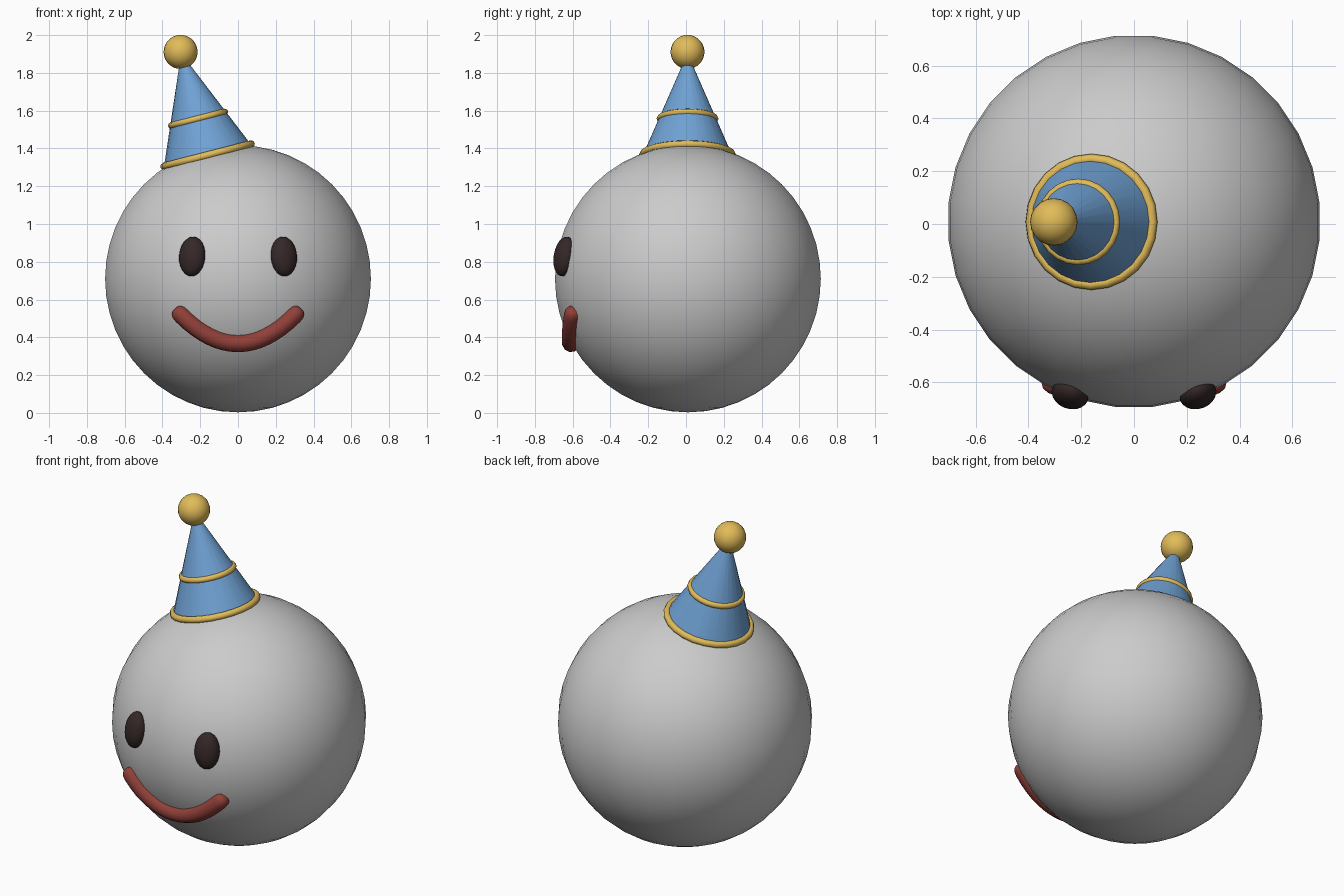
import bpy
from math import sqrt, radians
from mathutils import Vector

if "Cube" in bpy.data.objects:
    bpy.data.objects.remove(bpy.data.objects["Cube"])

CENTRE = Vector((0, 0.01, 0.71))
R = 0.707


def material(name, rgb):
    m = bpy.data.materials.new(name)
    m.diffuse_color = (*rgb, 1)
    m.use_nodes = True
    m.node_tree.nodes["Principled BSDF"].inputs["Base Color"].default_value = m.diffuse_color
    return m


BLUE = material("blue", (0.16, 0.36, 0.66))
GOLD = material("gold", (0.76, 0.50, 0.10))
DARK = material("dark_brown", (0.035, 0.02, 0.02))
RED = material("red", (0.28, 0.05, 0.04))


def finish(name, mat=None, angle=40):
    ob = bpy.context.object
    ob.name = name
    if mat:
        ob.data.materials.append(mat)
    bpy.ops.object.shade_smooth_by_angle(angle=radians(angle))
    return ob


# Head
bpy.ops.mesh.primitive_uv_sphere_add(segments=32, ring_count=24, radius=R, location=CENTRE,
                                     rotation=(0, 0, radians(180 / 32)))
finish("head")

# Eyes: flattened ovals lying on the head surface
for side, x in (("left", -0.242), ("right", 0.242)):
    dz = 0.828 - CENTRE.z
    normal = Vector((x, -sqrt(R * R - x * x - dz * dz), dz))
    bpy.ops.mesh.primitive_uv_sphere_add(segments=20, ring_count=12, radius=1,
                                         location=CENTRE + normal)
    eye = finish(side + "_eye", DARK)
    eye.rotation_euler = normal.to_track_quat('-Y', 'Z').to_euler()
    eye.scale = (0.072, 0.055, 0.106)

# Mouth: round tube following a smile on the head surface, with rounded ends
TUBE, HALF = 0.047, 0.297
path = [(HALF * (i / 8 - 1), 1.0) for i in range(17)]
caps = [(0.016, 0.94), (0.027, 0.77), (0.033, 0.5), (0.035, 0.05)]
path = [(-HALF - d, r) for d, r in reversed(caps)] + path + [(HALF + d, r) for d, r in caps]
curve = bpy.data.curves.new("mouth", 'CURVE')
curve.dimensions = '3D'
curve.bevel_depth = TUBE
curve.bevel_resolution = 3
curve.use_fill_caps = True
spline = curve.splines.new('POLY')
spline.points.add(len(path) - 1)
for p, (x, r) in zip(spline.points, path):
    z = 0.368 + 1.67 * x * x
    y = CENTRE.y - sqrt(R * R - x * x - (z - CENTRE.z) ** 2)
    p.co = (x, y, z, 1)
    p.radius = r
mouth = bpy.data.objects.new("mouth", curve)
bpy.context.collection.objects.link(mouth)
bpy.context.view_layer.objects.active = mouth
bpy.ops.object.select_all(action='DESELECT')
mouth.select_set(True)
bpy.ops.object.convert(target='MESH')
finish("mouth", RED, 60)

# Party hat, tilted to one side
ROT = (0, radians(-14.4), 0)
BASE = Vector((-0.161, 0.008, 1.364))
AXIS = (Vector((-0.304, 0.008, 1.911)) - BASE).normalized()
bpy.ops.mesh.primitive_cone_add(vertices=24, radius1=0.237, radius2=0.012, depth=0.53,
                                location=BASE + AXIS * 0.265, rotation=ROT)
finish("hat_cone", BLUE)

# Gold bands around the hat
for name, h, major, minor in (("hat_brim_band", 0, 0.238, 0.02),
                              ("hat_middle_band", 0.2, 0.147, 0.017)):
    bpy.ops.mesh.primitive_torus_add(major_segments=24, minor_segments=8, major_radius=major,
                                     minor_radius=minor, location=BASE + AXIS * h, rotation=ROT)
    finish(name, GOLD, 60)

# Ball on the tip
bpy.ops.mesh.primitive_uv_sphere_add(segments=20, ring_count=14, radius=0.09,
                                     location=(-0.304, 0.008, 1.911))
finish("hat_ball", GOLD)
